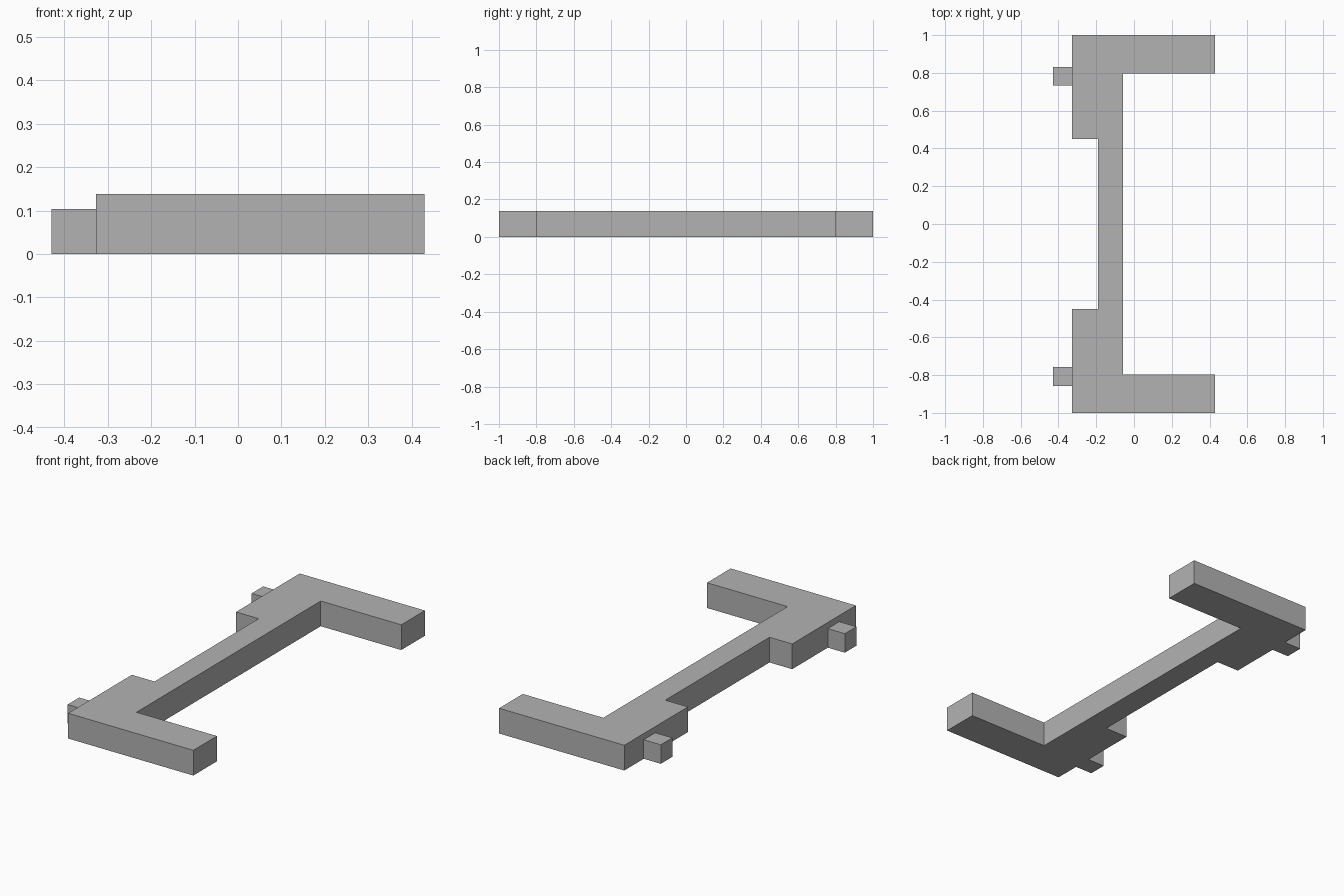
import bpy
import bmesh

cube = bpy.data.objects.get("Cube")
if cube:
    bpy.data.objects.remove(cube, do_unlink=True)

grey = bpy.data.materials.new("plain grey")
grey.use_nodes = True
colour = (0.45, 0.45, 0.45, 1)
grey.diffuse_color = colour
grey.node_tree.nodes["Principled BSDF"].inputs["Base Color"].default_value = colour


def extrude_outline(name, outline, height):
    """Flat outline on the ground, raised to a solid of the given height."""
    bm = bmesh.new()
    base = bm.faces.new([bm.verts.new((x, y, 0)) for x, y in outline])
    raised = bmesh.ops.extrude_face_region(bm, geom=[base])["geom"]
    top = [v for v in raised if isinstance(v, bmesh.types.BMVert)]
    bmesh.ops.translate(bm, verts=top, vec=(0, 0, height))
    bmesh.ops.recalc_face_normals(bm, faces=bm.faces)
    mesh = bpy.data.meshes.new(name)
    bm.to_mesh(mesh)
    bm.free()
    mesh.materials.append(grey)
    obj = bpy.data.objects.new(name, mesh)
    bpy.context.collection.objects.link(obj)
    return obj


# Bracket: thin spine, thick corners and two arms, mirrored front to back
back, recess, inner, tip = -0.327, -0.19, -0.057, 0.43
half = [(recess, 0.45), (back, 0.45), (back, 1), (tip, 1), (tip, 0.796), (inner, 0.796)]
extrude_outline("bracket_frame", half + [(x, -y) for x, y in reversed(half)], 0.138)

# Small pegs on the outer side of each corner
for name, y in (("back_peg", 0.782), ("front_peg", -0.808)):
    r = 0.05
    extrude_outline(name, [(-tip, y - r), (back, y - r), (back, y + r), (-tip, y + r)], 0.104)
